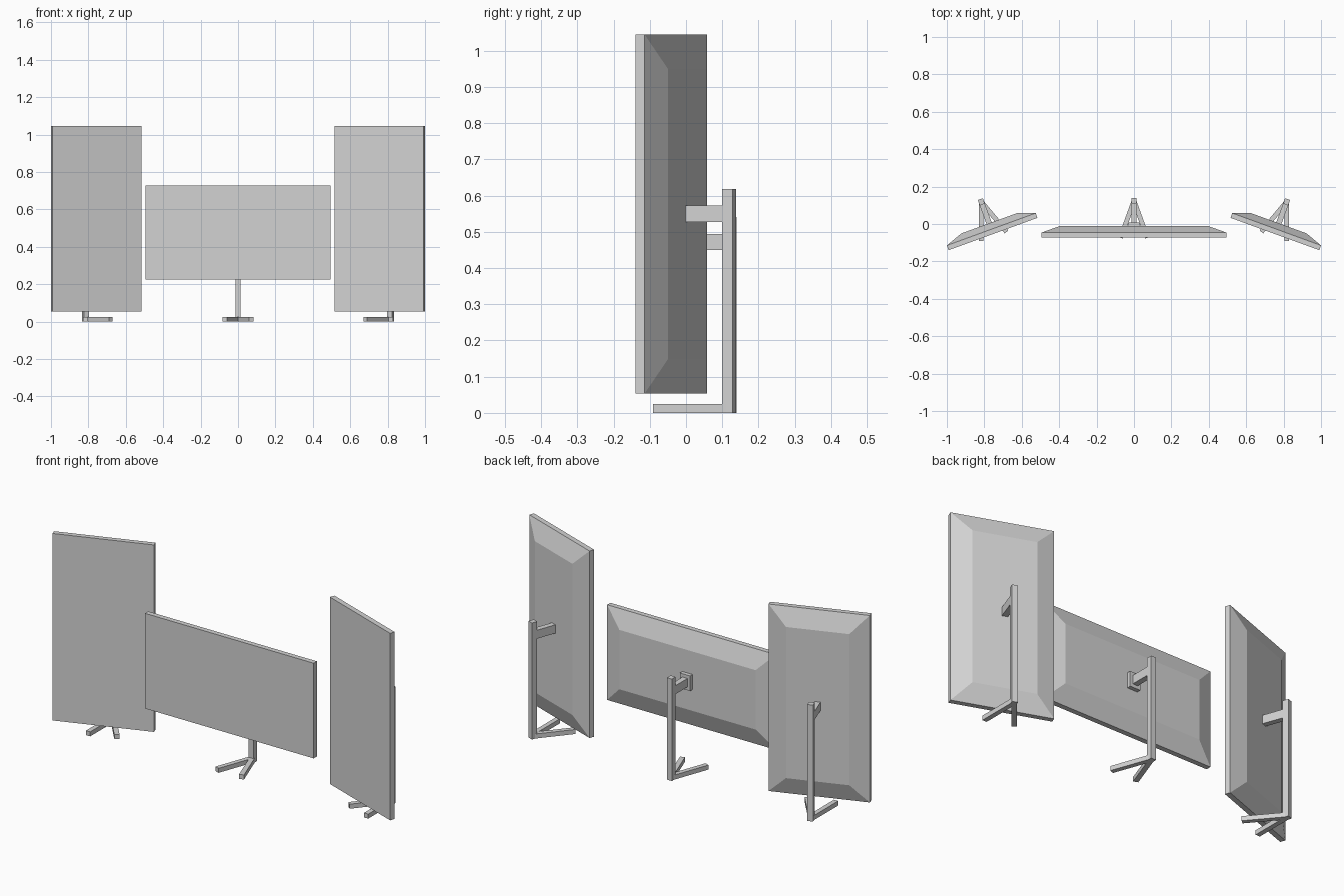
import bpy, bmesh, math
from mathutils import Matrix, Vector

if "Cube" in bpy.data.objects:
    bpy.data.objects.remove(bpy.data.objects["Cube"])

grey = bpy.data.materials.new("light grey")
grey.diffuse_color = (0.65, 0.65, 0.65, 1)
grey.use_nodes = True
grey.node_tree.nodes["Principled BSDF"].inputs["Base Color"].default_value = grey.diffuse_color


def finish(name, bm, frame):
    bmesh.ops.transform(bm, matrix=frame, verts=bm.verts)
    bmesh.ops.recalc_face_normals(bm, faces=bm.faces)
    me = bpy.data.meshes.new(name)
    bm.to_mesh(me)
    bm.free()
    me.materials.append(grey)
    bpy.context.collection.objects.link(bpy.data.objects.new(name, me))


def box(name, lo, hi, frame):
    lo, hi = Vector(lo), Vector(hi)
    bm = bmesh.new()
    bmesh.ops.create_cube(bm, size=1)
    for v in bm.verts:
        v.co = Vector((lo[i] + (v.co[i] + 0.5) * (hi[i] - lo[i]) for i in range(3)))
    finish(name, bm, frame)


def screen(name, w, h, z, frame):
    """Slab with a tapered back; the front face lies at local y = 0."""
    bm = bmesh.new()
    rings = []
    for y, inset in ((0, 0), (0.027, 0), (0.061, 0.095)):
        a, b = w / 2 - inset, h / 2 - inset
        rings.append([bm.verts.new((x, y, z + dz))
                      for x, dz in ((-a, -b), (a, -b), (a, b), (-a, b))])
    bm.faces.new(rings[0])
    bm.faces.new(rings[-1])
    for r, s in zip(rings, rings[1:]):
        for i in range(4):
            j = (i + 1) % 4
            bm.faces.new((r[i], r[j], s[j], s[i]))
    finish(name, bm, frame)


def monitor(label, w, h, z, arm_z, pole_y, pole_top, frame, plate):
    screen(label + "_screen", w, h, z, frame)
    # stand: pole, arm and two splayed feet
    box(label + "_pole", (-0.0145, pole_y - 0.0155, 0), (0.0145, pole_y + 0.0155, pole_top), frame)
    box(label + "_arm", (-0.0145, 0.055, arm_z - 0.0225), (0.0145, pole_y, arm_z + 0.0225), frame)
    for side, s in (("left", -1), ("right", 1)):
        turn = frame @ Matrix.Translation((0, pole_y, 0)) @ Matrix.Rotation(s * math.radians(20), 4, 'Z')
        box(f"{label}_{side}_foot", (-0.0125, -0.21, 0), (0.0125, 0.008, 0.024), turn)
    if plate:
        box(label + "_mount_plate", (-0.03, 0.058, arm_z - 0.04), (0.03, 0.082, arm_z + 0.04), frame)


# centre landscape monitor
monitor("centre", 0.99, 0.505, 0.476, 0.472, 0.197, 0.541,
        Matrix.Translation((0, -0.073, 0)), True)

# side portrait monitors, turned inward
for label, s in (("left", -1), ("right", 1)):
    f = Matrix.Translation((s * 0.7535, -0.0535, 0)) @ Matrix.Rotation(-s * math.radians(20), 4, 'Z')
    monitor(label, 0.505, 0.992, 0.549, 0.5495, 0.183, 0.618, f, False)
